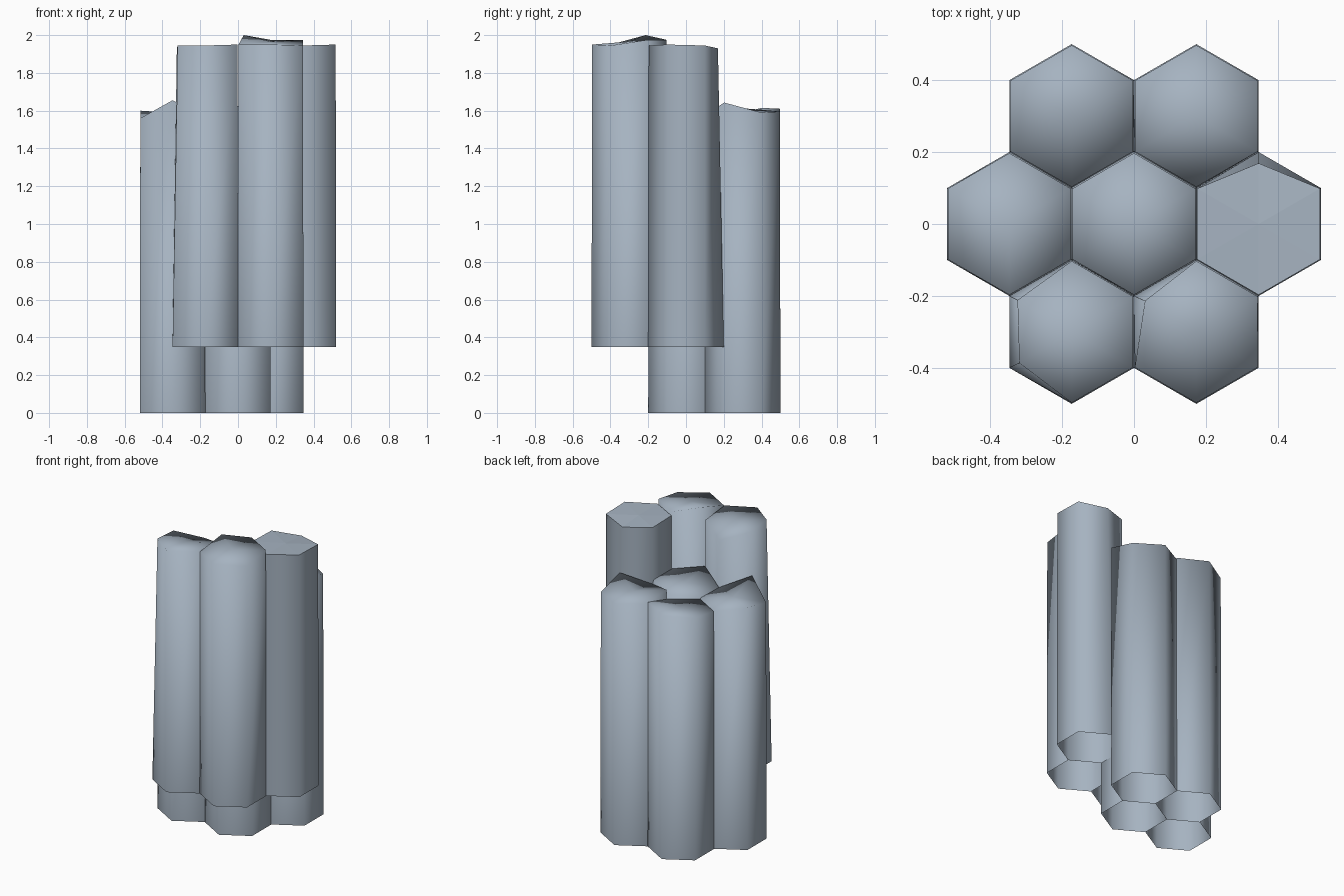
import bpy, math

if "Cube" in bpy.data.objects:
    bpy.data.objects.remove(bpy.data.objects["Cube"])

R = 0.2  # hexagon radius, corners point along y

# name, centre x, centre y, base z, top heights at 30, 90, 150, 210, 270, 330 degrees,
# optional inward pull of single top corners {corner: (dx, dy)}
COLUMNS = [
    ("column_left",         -2, 0, 0.00, (1.575, 1.57, 1.60, 1.56, 1.655, 1.57), {}),
    ("column_centre",        0, 0, 0.00, (1.60, 1.59, 1.58, 1.57, 1.625, 1.60), {}),
    ("column_back_left",    -1, 1, 0.00, (1.615, 1.61, 1.60, 1.57, 1.57, 1.56), {}),
    ("column_back_right",    1, 1, 0.00, (1.59, 1.595, 1.605, 1.62, 1.575, 1.643), {}),
    ("column_front_left",   -1, -1, 0.35, (1.93, 1.88, 1.93, 1.945, 1.945, 1.95),
     {2: (0.02, -0.01), 3: (0.025, 0.012)}),
    ("column_front_right",   1, -1, 0.35, (1.975, 1.975, 2.00, 1.95, 1.95, 1.945),
     {2: (0.028, -0.012)}),
    ("column_right",         2, 0, 0.35, (1.945, 1.93, 1.945, 1.95, 1.945, 1.95),
     {1: (0.0, -0.028)}),
]

# slate blue-grey stone
stone = bpy.data.materials.new("stone")
stone.diffuse_color = (0.38, 0.45, 0.53, 1)
stone.use_nodes = True
stone.node_tree.nodes["Principled BSDF"].inputs["Base Color"].default_value = stone.diffuse_color


def make_column(name, ix, iy, base, tops, pulls):
    cx, cy = ix * R * math.cos(math.pi / 6), iy * R * 1.5
    bottom, top = [], []
    for i, z in enumerate(tops):
        a = math.radians(30 + 60 * i)
        x, y = R * math.cos(a), R * math.sin(a)
        dx, dy = pulls.get(i, (0, 0))
        bottom.append((cx + x, cy + y, base))
        top.append((cx + x * 0.985 + dx, cy + y * 0.985 + dy, z))
    middle = [(cx, cy, sum(tops) / 6)]
    # sides and worn top, open underneath
    faces = [(i, (i + 1) % 6, 6 + (i + 1) % 6, 6 + i) for i in range(6)]
    faces += [(6 + i, 6 + (i + 1) % 6, 12) for i in range(6)]
    mesh = bpy.data.meshes.new(name)
    mesh.from_pydata(bottom + top + middle, [], faces)
    mesh.materials.append(stone)
    # soft shading, except for the flat cap of the right column
    for p in mesh.polygons:
        p.use_smooth = name != "column_right" or p.index < 6
    mesh.update()
    obj = bpy.data.objects.new(name, mesh)
    bpy.context.collection.objects.link(obj)


# cluster of stone columns
for spec in COLUMNS:
    make_column(*spec)
